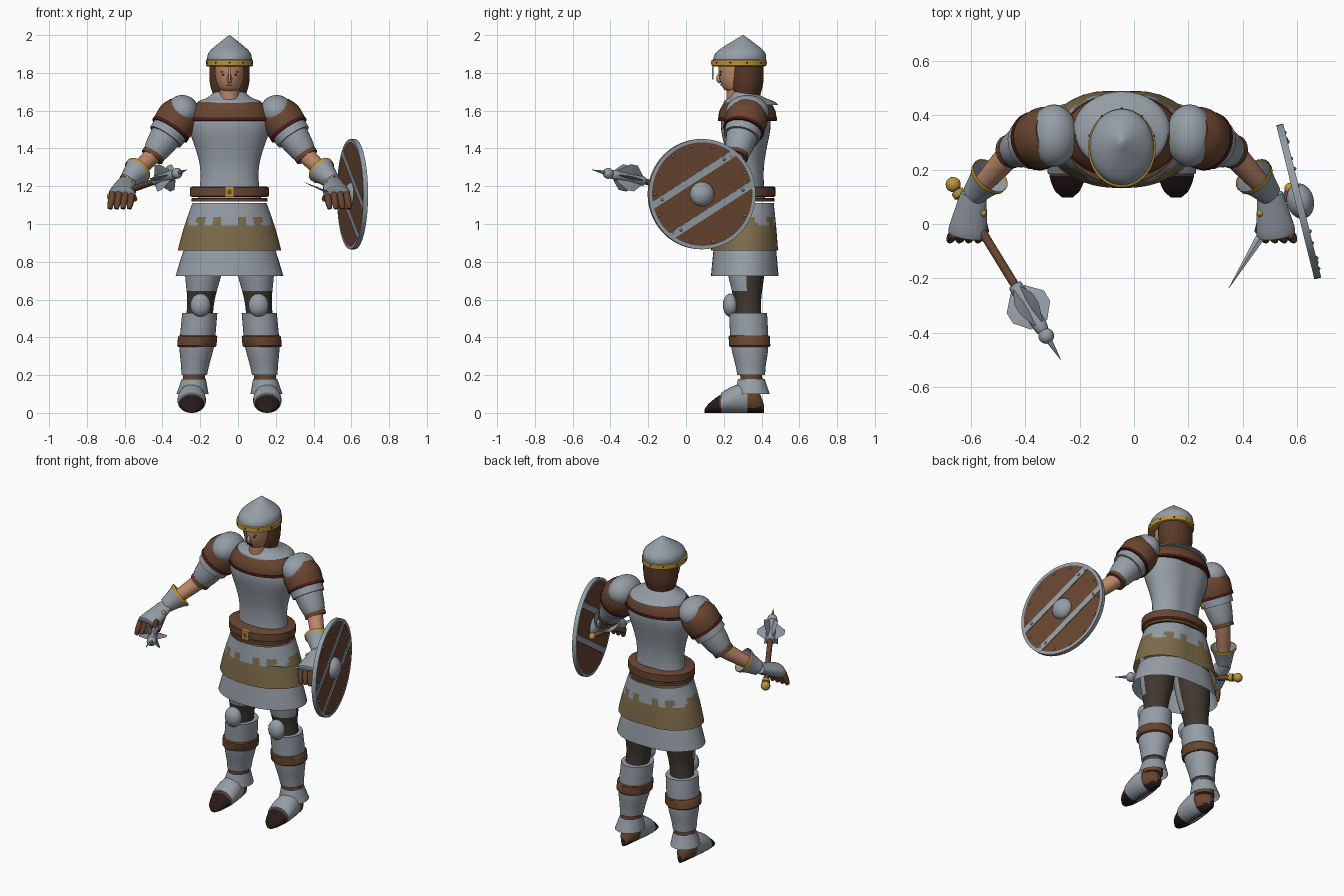
import bpy, bmesh
from math import sin, cos, pi, exp, radians
from mathutils import Vector, Matrix

if "Cube" in bpy.data.objects:
    bpy.data.objects.remove(bpy.data.objects["Cube"])

COLOURS = {
    "steel": (.3, .34, .38), "leather": (.14, .06, .03), "khaki_cloth": (.21, .15, .07),
    "gold": (.5, .29, .04), "skin": (.5, .24, .14), "dark_trousers": (.05, .04, .03),
    "dark_sole": (.02, .01, .01), "dark_red": (.08, .01, .01), "hair_brown": (.1, .04, .02)}
materials = {}
for colour, rgb in COLOURS.items():
    material = bpy.data.materials.new(colour)
    material.use_nodes = True
    material.diffuse_color = (*rgb, 1)
    material.node_tree.nodes["Principled BSDF"].inputs["Base Color"].default_value = (*rgb, 1)
    materials[colour] = material
made = []
MIDDLE = -.045  # centre line of the body


def finish(bm, name, colour, place=None):
    """Colour is a material name, or a rule giving one from a face centre."""
    if place:
        bm.transform(place)
    bmesh.ops.recalc_face_normals(bm, faces=bm.faces)
    used = []
    for face in bm.faces:
        key = colour(face.calc_center_median()) if callable(colour) else colour
        if key not in used:
            used.append(key)
        face.material_index = used.index(key)
    mesh = bpy.data.meshes.new(name)
    bm.to_mesh(mesh)
    bm.free()
    for key in used:
        mesh.materials.append(materials[key])
    made.append(bpy.data.objects.new(name, mesh))
    bpy.context.collection.objects.link(made[-1])


def refine(profile, steps):
    """Smooth curve through a few profile points."""
    last = len(profile) - 1
    curve = []
    for i in range(last):
        near = [profile[max(0, min(last, i + k))] for k in (-1, 0, 1, 2)]
        for step in range(steps):
            t = step / steps
            curve.append([b + t / 2 * (c - a + t * (2*a - 5*b + 4*c - d + t * (3*b - a - 3*c + d)))
                          for a, b, c, d in zip(*near)])
    return curve + [profile[-1]]


def skin_rings(name, colour, rings, sides, cap=True, dent=0, place=None):
    """Join elliptical rings (centre, half width, half depth); dent makes a back groove."""
    bm = bmesh.new()
    rows = []
    for centre, wide, deep in rings:
        row = []
        for k in range(sides):
            angle = 2 * pi * k / sides
            groove = dent * exp(-(3 * cos(angle)) ** 2) * (1 if sin(angle) > 0 else .3)
            row.append(bm.verts.new(centre + wide * cos(angle) + deep * sin(angle) * (1 - groove)))
        rows.append(row)
    for low, high in zip(rows, rows[1:]):
        for k in range(sides):
            bm.faces.new((low[k], low[k - 1], high[k - 1], high[k]))
    if cap:
        bm.faces.new(rows[0])
        bm.faces.new(rows[-1])
    finish(bm, name, colour, place)


def barrel(name, colour, axis, profile, depth=1.0, base=0, steps=3, sides=36, **options):
    """Upright form from (height, radius) pairs about an axis function."""
    rings = [(Vector((*axis(z), z)), Vector((r, 0, 0)), Vector((0, r * depth + base, 0)))
             for z, r in refine(profile, steps)]
    skin_rings(name, colour, rings, sides, **options)


def band(name, colour, axis, z, half, radius, depth=1.0, **options):
    profile = [(z + half * k, radius * (.95 if abs(k) == 1 else 1)) for k in (-1, -.8, .8, 1)]
    barrel(name, colour, axis, profile, depth, steps=1, **options)


def sleeve(name, colour, start, end, profile, depth=1.0, steps=3, sides=24, cap=True):
    """Form along a line from (fraction, radius) pairs."""
    run = end - start
    across = run.cross(Vector((0, 0, 1))).normalized()
    down = across.cross(run.normalized())
    rings = [(start + run * t, across * r, down * r * depth) for t, r in refine(profile, steps)]
    skin_rings(name, colour, rings, sides, cap)


def ball(name, colour, where, size, place=None, sides=20):
    bm = bmesh.new()
    bmesh.ops.create_uvsphere(bm, u_segments=sides, v_segments=sides // 2, radius=1)
    bm.transform(Matrix.Translation(where) @ Matrix.Diagonal((*size, 1)))
    finish(bm, name, colour, place)


def box(name, colour, where, size, place=None):
    bm = bmesh.new()
    bmesh.ops.create_cube(bm, size=1)
    bm.transform(Matrix.Translation(where) @ Matrix.Diagonal((*size, 1)))
    finish(bm, name, colour, place)


def trunk(y, lean=0, pivot=0):
    return lambda z: (MIDDLE, y + lean * (z - pivot))


def spin(z):
    return (0, 0)


def aim(start, end):
    turn = (Vector(end) - Vector(start)).to_track_quat('Z', 'Y')
    return Matrix.Translation(start) @ turn.to_matrix().to_4x4()


# Torso armour, yoke and collar
barrel("breastplate", "steel", trunk(.32), [(1.12, .17), (1.22, .155), (1.31, .157), (1.4, .18),
       (1.5, .213), (1.57, .205), (1.64, .14)], depth=.65, dent=.1, sides=48)
barrel("yoke", "leather", trunk(.325), [(1.555, .215), (1.6, .205), (1.645, .17)], depth=.72)
band("yoke_trim", "dark_red", trunk(.325), 1.555, .01, .22, depth=.71)
barrel("mantle", "steel", trunk(.345, -.6, 1.63), [(1.63, .178), (1.65, .165), (1.67, .115), (1.7, .08)], depth=.8)

# Belt and skirt
band("belt", "leather", trunk(.31), 1.17, .028, .208, depth=.785)
band("belt_cord", "leather", trunk(.31), 1.128, .01, .2, depth=.79)
box("buckle", "gold", (MIDDLE, .146, 1.17), (.05, .02, .055))
box("buckle_hole", "leather", (MIDDLE, .136, 1.17), (.02, .004, .025))


def skirt_colour(centre):
    offset = abs(centre.x - MIDDLE)
    ragged = .03 * (int(offset * 23) % 2)
    return "khaki_cloth" if centre.z < 1 + ragged else "steel"


barrel("tunic_skirt", skirt_colour, trunk(.315), [(1.11, .197), (.98, .242), (.86, .274)], depth=.32, base=.1,
       dent=.09, cap=False, steps=10, sides=64)
barrel("skirt_hem", "steel", trunk(.315), [(.87, .24), (.8, .263), (.725, .285)], depth=.32, base=.095,
       dent=.06, cap=False)

# Head, face and hair
barrel("neck", "skin", trunk(.285), [(1.64, .057), (1.74, .057)], depth=1.25)
barrel("head", "skin", trunk(.257), [(1.7, .03), (1.715, .052), (1.75, .068), (1.8, .077), (1.86, .077)], depth=1.1)
barrel("hair", "hair_brown", trunk(.32), [(1.68, .085), (1.75, .105), (1.85, .106)], depth=.85)
ball("nose", "skin", (MIDDLE, .176, 1.77), (.013, .016, .025))
box("mouth", "dark_red", (MIDDLE, .184, 1.735), (.034, .008, .006))
for side in (-1, 1):
    ball("eye", "dark_sole", (MIDDLE + side * .03, .183, 1.79), (.01, .004, .005), sides=12)
    box("eyebrow", "hair_brown", (MIDDLE + side * .03, .184, 1.806), (.03, .007, .006))

# Helmet
barrel("helmet", "steel", trunk(.28, .15, 1.85), [(1.84, .117), (1.88, .118), (1.91, .108), (1.945, .072),
       (2, .002)], depth=1.18)
band("helmet_band", "gold", trunk(.28), 1.853, .018, .125, depth=1.16)
box("nose_guard", "steel", (MIDDLE, .141, 1.8), (.013, .007, .07))
for k in range(10):
    angle = 2 * pi * (k + .5) / 10
    ball("band_rivet", "dark_red", (MIDDLE + .124 * cos(angle), .28 + .144 * sin(angle), 1.854), [.005] * 3, sides=8)


def thigh_colour(centre):
    return "steel" if centre.z > .65 and centre.y < .32 else "dark_trousers"


def boot_colour(centre):
    return "dark_sole" if centre.z < .03 or centre.y < .17 else "leather"


def foot(name, colour, x, first, last, grow):
    """Shoe shape from heel (0) to toe (1)."""
    rings = []
    for step in range(17):
        t = first + (last - first) * step / 16
        tall = grow * .096 * sin(pi * t) ** .4 * (1 - .6 * t)
        wide = grow * (.06 + .02 * t) * sin(pi * t) ** .4
        rings.append((Vector((x, .415 - .32 * t, tall)), Vector((wide, 0, 0)), Vector((0, 0, tall))))
    skin_rings(name, colour, rings, 28)


# Legs
for side, label in ((-1, "right_"), (1, "left_")):
    def leg(z):
        return (MIDDLE + side * (.205 - .09 * z), .355 - .05 * z)

    barrel(label + "thigh", thigh_colour, leg, [(.48, .07), (.6, .073), (.75, .098), (.95, .11)], steps=6)
    knee_x, knee_y = leg(.57)
    ball(label + "knee_cap", "steel", (knee_x, knee_y - .09, .57), (.054, .042, .062))
    barrel(label + "greave", "steel", leg, [(.2, .068), (.25, .074), (.36, .092), (.53, .093)], depth=1.08)
    band(label + "greave_strap", "leather", leg, .38, .03, .104, depth=1.05)
    barrel(label + "ankle", "leather", leg, [(.1, .058), (.2, .058)])
    barrel(label + "ankle_plate", "steel", leg, [(.1, .085), (.13, .077), (.18, .064)], depth=1.1, cap=False)
    foot(label + "boot", boot_colour, MIDDLE + side * .2, .01, .99, 1)
    foot(label + "foot_plate", "steel", MIDDLE + side * .2, .28, .72, 1.07)

# Arms and hands
for side, label in ((-1, "right_"), (1, "left_")):
    def joint(out, y, z):
        return Vector((MIDDLE + side * out, y, z))

    shoulder, elbow = joint(.24, .335, 1.61), joint(.4, .27, 1.37)
    wrist, knuckles = joint(.545, .11, 1.225), joint(.567, -.03, 1.166)
    ball(label + "shoulder_dome", "steel", joint(.25, .325, 1.595), (.088, .115, .088), sides=28)
    sleeve(label + "shoulder_plate", "leather", shoulder, elbow, [(0, .09), (.2, .112), (.45, .107)])
    sleeve(label + "shoulder_trim", "dark_red", shoulder, elbow, [(.42, .11), (.48, .11)])
    sleeve(label + "upper_lame", "steel", shoulder, elbow, [(.35, .1), (.62, .096)])
    sleeve(label + "upper_arm", "steel", shoulder, elbow, [(.4, .088), (.65, .082), (.9, .07), (1.05, .055)])
    sleeve(label + "elbow_strap", "leather", shoulder, elbow, [(.99, .063), (1.07, .063)])
    ball(label + "arm_buckle", "gold", joint(.26, .275, 1.437), [.02] * 3, sides=12)
    sleeve(label + "forearm", "skin", elbow, wrist, [(0, .046), (.3, .044), (1, .032)])
    sleeve(label + "cuff", "steel", elbow, wrist, [(.6, .073), (.8, .056), (1, .044)], cap=False)
    sleeve(label + "cuff_rim", "gold", elbow, wrist, [(.57, .076), (.64, .074)], cap=False)
    sleeve(label + "gauntlet", "steel", wrist, knuckles, [(0, .048), (.4, .058), (1, .072), (1.1, .06)], depth=.6)
    ball(label + "gauntlet_stud", "gold", joint(.51, .04, 1.215), [.014] * 3, sides=12)
    for k in range(4):
        root = knuckles + Vector((side * .034 * (k - 1.5), -.005, 0))
        sleeve(label + "finger", "leather", root, root + Vector((side * .015, -.025, -.085)),
               [(0, .018), (.6, .018), (1, .012)], sides=10)
    sleeve(label + "thumb", "leather", joint(.53, .06, 1.18), joint(.5, -.03, 1.13), [(0, .02), (1, .013)], sides=10)

# Mace
mace = aim((-.665, .145, 1.145), (-.27, -.498, 1.287))
barrel("mace_handle", "leather", spin, [(0, .016), (.48, .016)], sides=16, place=mace)
ball("mace_pommel", "gold", (0, 0, 0), [.028] * 3, mace)
band("mace_collar", "gold", spin, .04, .012, .024, place=mace)
barrel("mace_core", "steel", spin, [(.44, .02), (.46, .027), (.62, .027), (.65, .014)], sides=16, place=mace)
ball("mace_ball", "steel", (0, 0, .665), [.029] * 3, mace)
barrel("mace_spike", "steel", spin, [(.68, .012), (.768, .001)], sides=8, place=mace)
for k in range(3):
    barrel("mace_flange_pair", "steel", spin, [(.46, .03), (.515, .08), (.56, .08), (.615, .035)], depth=.15,
           steps=1, sides=4, place=mace @ Matrix.Rotation(k * pi / 3, 4, 'Z'))

# Dagger
dagger = aim((.575, .13, 1.125), (.348, -.237, 1.222))
barrel("dagger_handle", "leather", spin, [(0, .013), (.2, .013)], sides=12, place=dagger)
ball("dagger_pommel", "gold", (0, 0, 0), [.022] * 3, dagger)
barrel("dagger_blade", "steel", spin, [(.19, .018), (.44, .001)], depth=.4, steps=1, sides=4, place=dagger)

# Shield
turn = Matrix(((-.24, 0, .97), (.97, 0, .24), (0, 1, 0))).to_4x4()
shield = Matrix.Translation((.606, .083, 1.158)) @ turn
barrel("shield_board", "leather", spin, [(-.009, .284), (.009, .284)], steps=1, sides=56, place=shield)
rim_profile = [(-.013, .274), (-.013, .292), (.013, .292), (.013, .274)]
barrel("shield_rim", "steel", spin, rim_profile, steps=1, sides=56, cap=False, place=shield)
ball("shield_boss", "steel", (0, 0, .006), (.066, .066, .05), shield, sides=28)
slant = shield @ Matrix.Rotation(radians(32), 4, 'Z')
for offset in (.092, -.1):
    box("shield_strip", "steel", (0, offset, 0), (.525, .036, .026), slant)
    for end in (-.2, .2):
        ball("strip_rivet", "steel", (end, offset, .013), [.008] * 3, slant, sides=8)
for k in range(14):
    angle = 2 * pi * k / 14
    ball("rim_rivet", "steel", (.258 * cos(angle), .258 * sin(angle), .01), [.008] * 3, shield, sides=8)

# Smooth shading with sharp edges kept
bpy.ops.object.select_all(action='DESELECT')
for part in made:
    part.select_set(True)
bpy.context.view_layer.objects.active = made[0]
bpy.ops.object.shade_smooth_by_angle(angle=radians(40))
